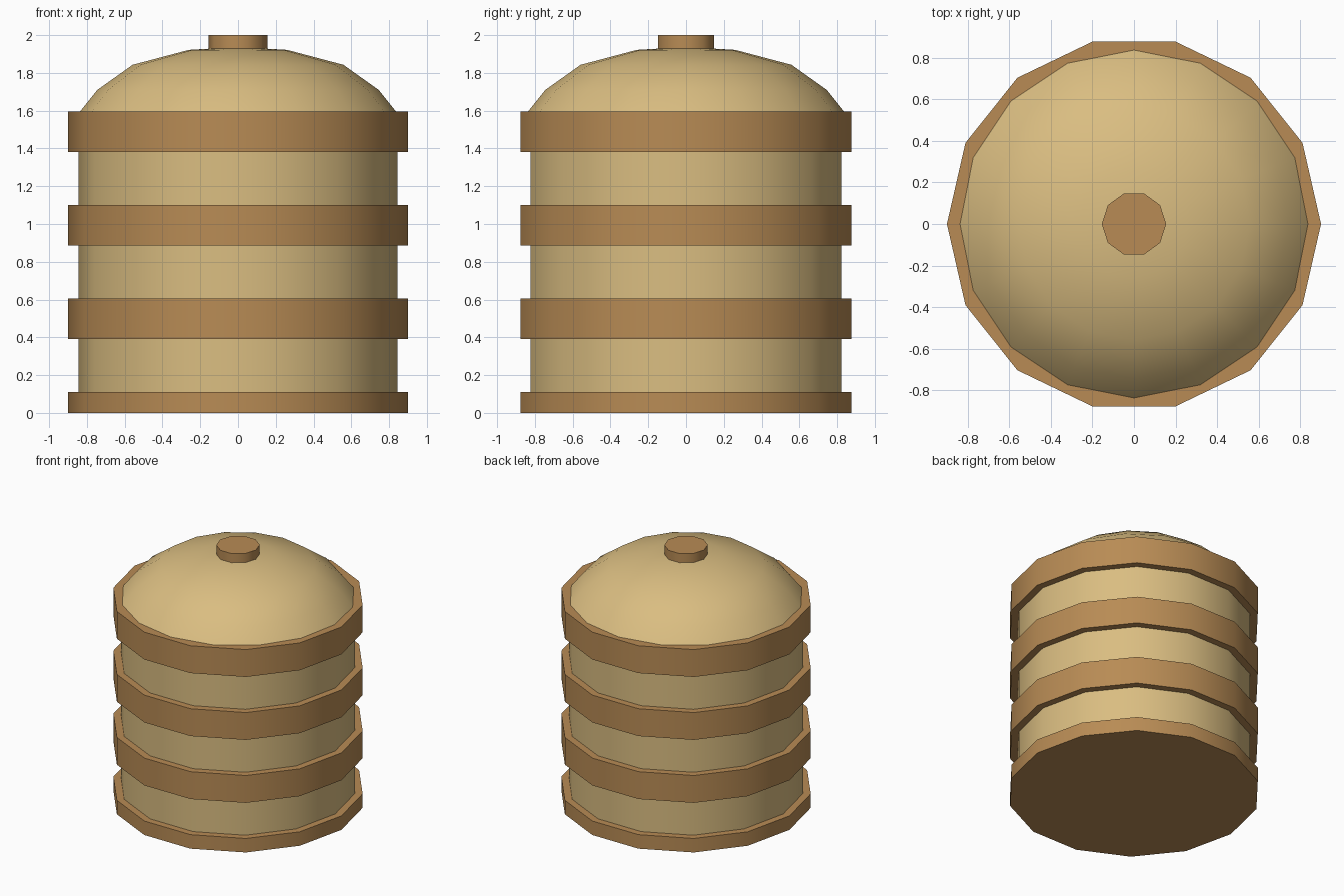
import bpy, bmesh
from math import sin, cos, tau, radians

if "Cube" in bpy.data.objects:
    bpy.data.objects.remove(bpy.data.objects["Cube"])


def material(name, rgb):
    m = bpy.data.materials.new(name)
    m.diffuse_color = (*rgb, 1)
    m.use_nodes = True
    m.node_tree.nodes["Principled BSDF"].inputs["Base Color"].default_value = m.diffuse_color
    return m


STRAW = material("straw", (0.70, 0.51, 0.22))
WOOD = material("wood", (0.48, 0.26, 0.09))


def lathe(name, profile, sides, mat):
    """Revolve (radius, z) points around z; open ends are capped."""
    bm = bmesh.new()
    rings = []
    for r, z in profile:
        n = sides if r > 0 else 1
        rings.append([bm.verts.new((r * cos(tau * i / sides), r * sin(tau * i / sides), z))
                      for i in range(n)])
    for a, b in zip(rings, rings[1:]):
        for i in range(sides):
            j = (i + 1) % sides
            if len(b) == 1:
                bm.faces.new((a[i], a[j], b[0]))
            else:
                bm.faces.new((a[i], a[j], b[j], b[i]))
    for ring in (rings[0], rings[-1]):
        if len(ring) > 1:
            bm.faces.new(ring)
    bmesh.ops.recalc_face_normals(bm, faces=bm.faces)
    mesh = bpy.data.meshes.new(name)
    bm.to_mesh(mesh)
    bm.free()
    ob = bpy.data.objects.new(name, mesh)
    bpy.context.collection.objects.link(ob)
    mesh.materials.append(mat)
    bpy.ops.object.select_all(action='DESELECT')
    ob.select_set(True)
    bpy.context.view_layer.objects.active = ob
    bpy.ops.object.shade_smooth_by_angle(angle=radians(40))
    return ob


# Main drum
lathe("body", [(0.845, 0.02), (0.845, 1.58)], 14, STRAW)

# Base hoop and three wider hoops
for i, (z0, z1) in enumerate([(0, 0.11), (0.39, 0.605), (0.885, 1.10), (1.38, 1.595)]):
    lathe(f"hoop_{i}", [(0.9, z0), (0.9, z1)], 14, WOOD)

# Domed roof
lathe("dome", [(0.845, 1.585), (0.745, 1.71), (0.558, 1.843), (0.26, 1.922), (0, 1.937)], 16, STRAW)

# Knob on top
lathe("knob", [(0.155, 1.91), (0.155, 2.0)], 10, WOOD)
